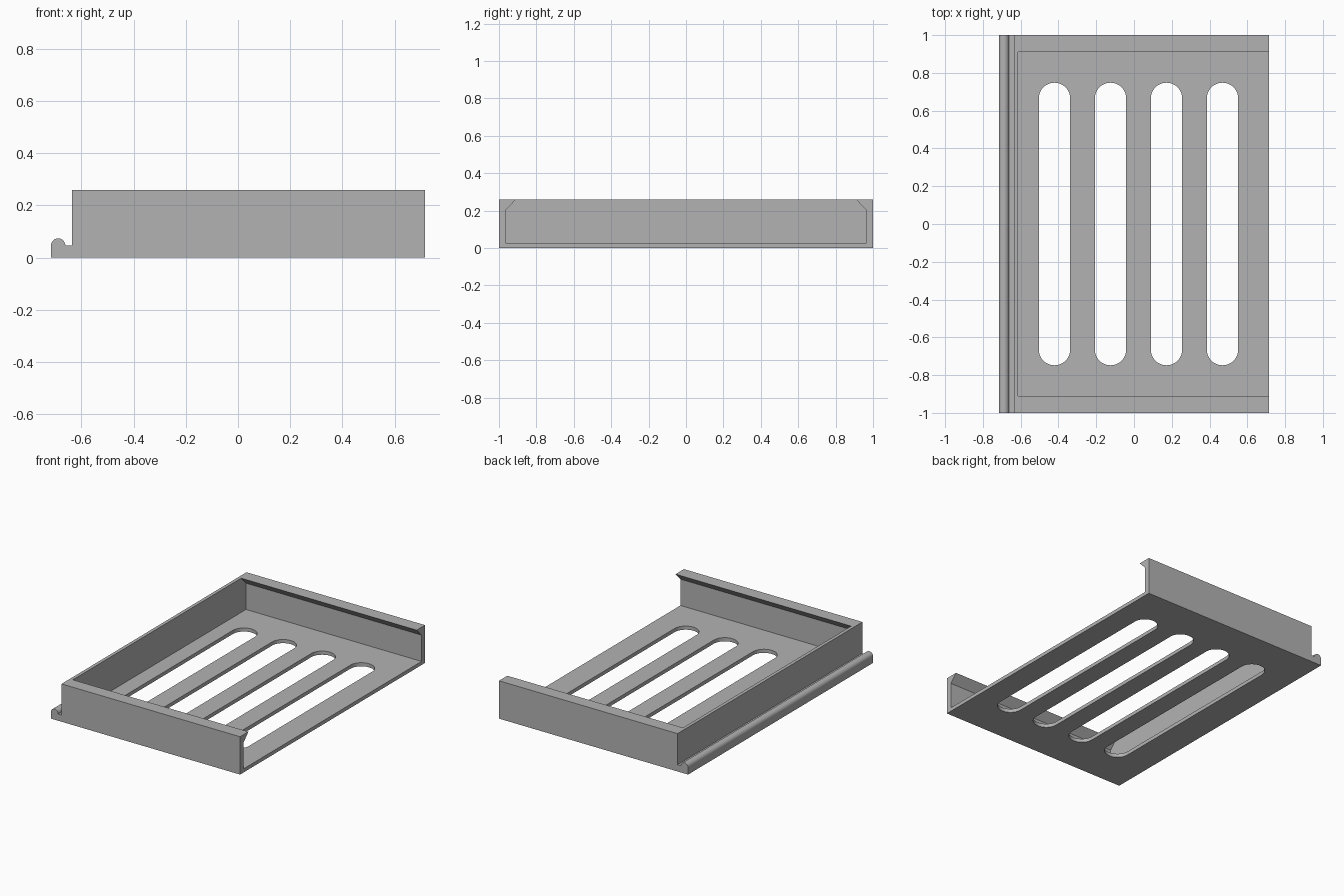
import bpy
import bmesh
from math import cos, sin, pi
from mathutils import Vector

cube = bpy.data.objects.get("Cube")
if cube:
    bpy.data.objects.remove(cube, do_unlink=True)

WALL_X, INNER_X, END_X = -0.636, -0.613, 0.716
TOP, FLOOR, LEDGE = 0.259, 0.025, 0.046
BEAD_R = 0.0275
SLOT_R, SLOT_REACH = 0.083, 0.748

grey = bpy.data.materials.new("plain grey")
grey.use_nodes = True
colour = (0.45, 0.45, 0.45, 1)
grey.diffuse_color = colour
grey.node_tree.nodes["Principled BSDF"].inputs["Base Color"].default_value = colour


def prism(name, points, sweep):
    """Solid made by sweeping a closed outline along a vector."""
    bm = bmesh.new()
    face = bm.faces.new([bm.verts.new(p) for p in points])
    swept = bmesh.ops.extrude_face_region(bm, geom=[face])["geom"]
    verts = [g for g in swept if isinstance(g, bmesh.types.BMVert)]
    bmesh.ops.translate(bm, verts=verts, vec=Vector(sweep))
    bmesh.ops.recalc_face_normals(bm, faces=bm.faces)
    mesh = bpy.data.meshes.new(name)
    bm.to_mesh(mesh)
    bm.free()
    obj = bpy.data.objects.new(name, mesh)
    bpy.context.collection.objects.link(obj)
    mesh.materials.append(grey)
    return obj


def arc(cx, cy, r, start, end, steps):
    angles = [start + (end - start) * i / steps for i in range(steps + 1)]
    return [(cx + r * cos(a), cy + r * sin(a)) for a in angles]


def cut(target, cutter):
    mod = target.modifiers.new("cut", "BOOLEAN")
    mod.operation = "DIFFERENCE"
    mod.solver = "EXACT"
    mod.object = cutter
    bpy.context.view_layer.objects.active = target
    bpy.ops.object.modifier_apply(modifier=mod.name)
    bpy.data.objects.remove(cutter, do_unlink=True)


# Tray body: side outline with the rounded bead along the closed edge
bead = arc(-END_X + BEAD_R, LEDGE, BEAD_R, pi, 0, 20)
outline = [(-END_X, 0)] + bead + [(WALL_X, LEDGE), (WALL_X, TOP), (END_X, TOP), (END_X, 0)]
tray = prism("slotted_tray", [(x, -1, z) for x, z in outline], (0, 2, 0))

# Cavity: open at one end, narrowed at the top by sloping lips
half = [(0.962, FLOOR), (0.962, 0.205), (0.91, TOP), (0.91, TOP + 0.1)]
section = half + [(-y, z) for y, z in reversed(half)]
cut(tray, prism("cavity_cutter", [(INNER_X, y, z) for y, z in section], (2, 0, 0)))

# Four long round-ended slots through the floor
for i in range(4):
    cx = -0.421 + 0.2965 * i
    reach = SLOT_REACH - SLOT_R
    loop = arc(cx, reach, SLOT_R, 0, pi, 20) + arc(cx, -reach, SLOT_R, pi, 2 * pi, 20)
    cut(tray, prism("slot_cutter", [(x, y, -0.1) for x, y in loop], (0, 0, 0.2)))

# Smooth the bead and slot ends, keep the folds sharp
bpy.ops.object.select_all(action="DESELECT")
tray.select_set(True)
bpy.context.view_layer.objects.active = tray
bpy.ops.object.shade_smooth_by_angle(angle=pi / 6)
